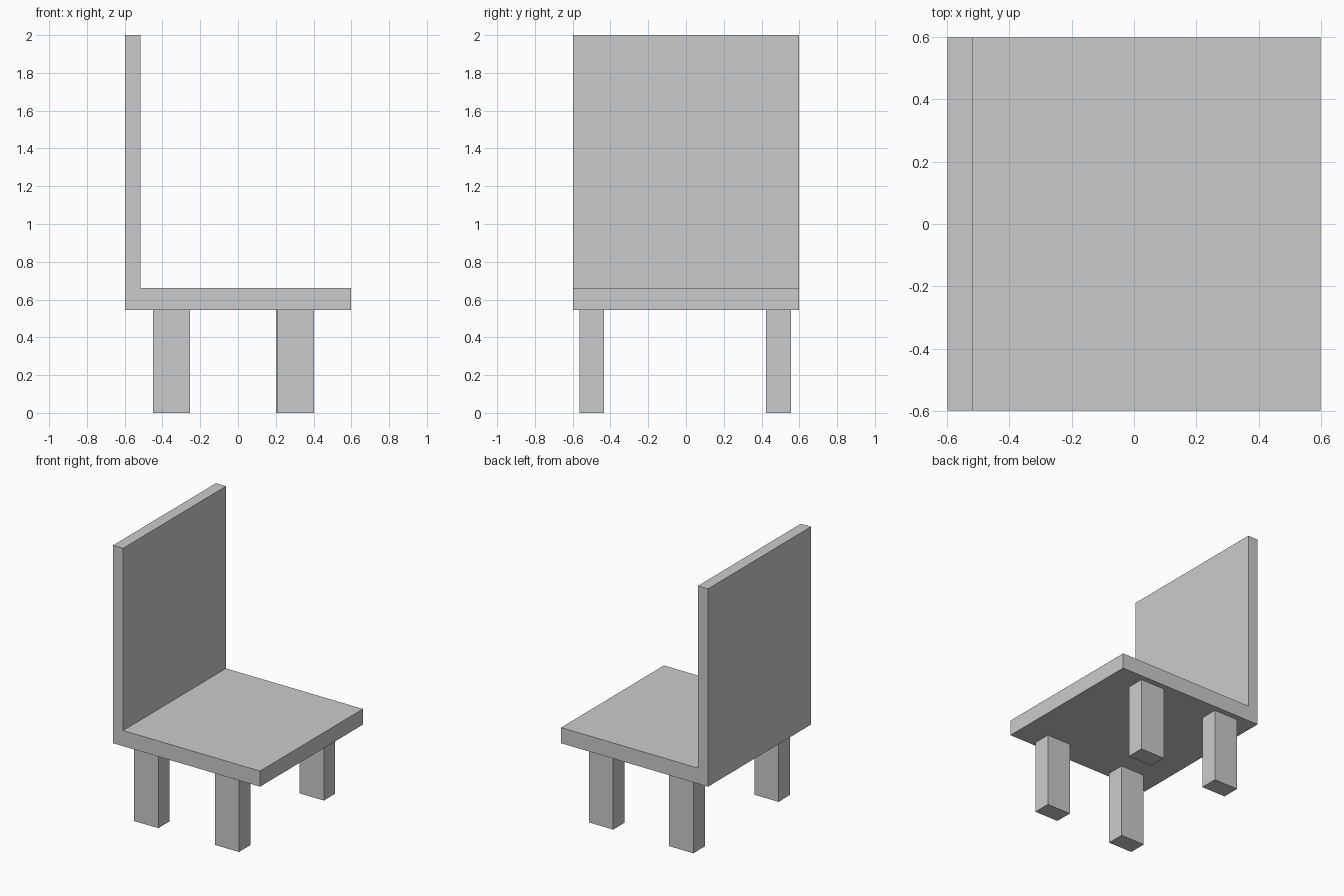
import bpy
import bmesh

if "Cube" in bpy.data.objects:
    bpy.data.objects.remove(bpy.data.objects["Cube"])

HALF = 0.598
SEAT_BOTTOM, SEAT_TOP = 0.545, 0.66


def add_object(name, bm):
    bmesh.ops.recalc_face_normals(bm, faces=bm.faces)
    mesh = bpy.data.meshes.new(name)
    bm.to_mesh(mesh)
    bm.free()
    bpy.context.collection.objects.link(bpy.data.objects.new(name, mesh))


def prism(name, profile, y0, y1):
    """Extrude an (x, z) outline from y0 to y1."""
    bm = bmesh.new()
    face = bm.faces.new([bm.verts.new((x, y0, z)) for x, z in profile])
    new = bmesh.ops.extrude_face_region(bm, geom=[face])["geom"]
    verts = [v for v in new if isinstance(v, bmesh.types.BMVert)]
    bmesh.ops.translate(bm, verts=verts, vec=(0, y1 - y0, 0))
    add_object(name, bm)


# Seat and backrest: one continuous L-shaped slab
prism("seat_and_backrest", [
    (-HALF, SEAT_BOTTOM), (HALF, SEAT_BOTTOM), (HALF, SEAT_TOP),
    (-0.516, SEAT_TOP), (-0.516, 2.0), (-HALF, 2.0),
], -HALF, HALF)

# Four block legs, (x start, x end) and (y start, y end)
legs = {
    "left_near_leg": (-0.45, -0.253, -0.565, -0.433),
    "right_near_leg": (0.208, 0.403, -0.565, -0.433),
    "left_far_leg": (-0.45, -0.253, 0.424, 0.557),
    "right_far_leg": (0.202, 0.401, 0.424, 0.557),
}
for name, (x0, x1, y0, y1) in legs.items():
    prism(name, [(x0, 0), (x1, 0), (x1, SEAT_BOTTOM), (x0, SEAT_BOTTOM)], y0, y1)
